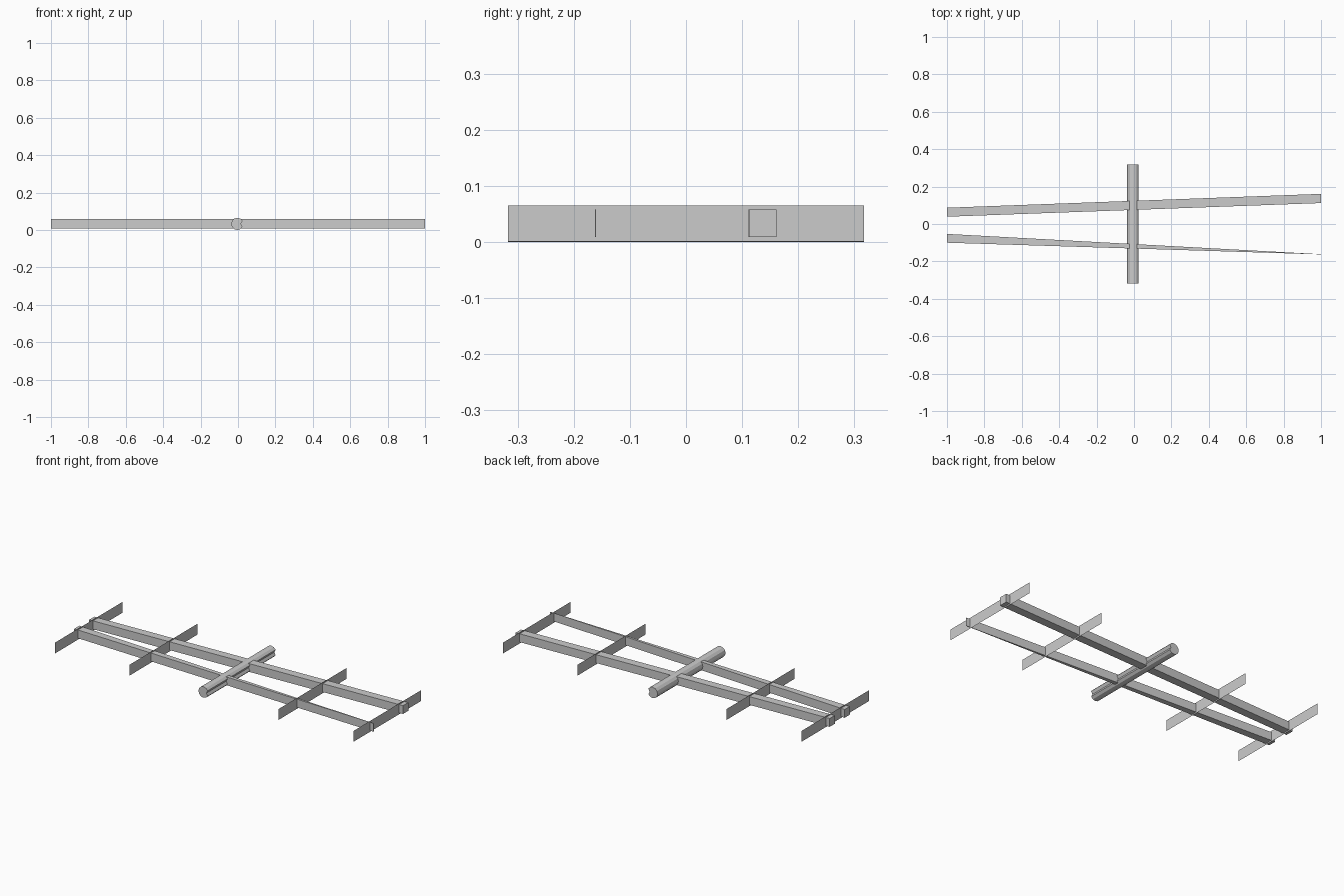
import bpy
from math import cos, sin, radians

if "Cube" in bpy.data.objects:
    bpy.data.objects.remove(bpy.data.objects["Cube"])


def make(name, verts, faces):
    mesh = bpy.data.meshes.new(name)
    mesh.from_pydata(verts, [], faces)
    mesh.validate()
    ob = bpy.data.objects.new(name, mesh)
    bpy.context.collection.objects.link(ob)
    return ob


def prism(name, bottom, lift):
    """Extrude a flat outline along the lift vector, with both ends closed."""
    n = len(bottom)
    top = [tuple(a + b for a, b in zip(p, lift)) for p in bottom]
    faces = [(i, (i + 1) % n, n + (i + 1) % n, n + i) for i in range(n)]
    faces += [tuple(reversed(range(n))), tuple(range(n, 2 * n))]
    return make(name, list(bottom) + top, faces)


HALF = 0.317      # half length of ribs and central pod
R = 0.0325        # pod radius

# long spars: the rear one keeps its width, the front one tapers to an edge
def spar(name, left, right):
    outline = [(-1, left[0], 0.009), (1, right[0], 0.009),
               (1, right[1], 0.009), (-1, left[1], 0.009)]
    prism(name, outline, (0, 0, 0.049))

spar("rear_spar", (0.039, 0.087), (0.112, 0.161))
spar("front_spar", (-0.100, -0.053), (-0.1625, -0.1615))

# paper-thin ribs
for i, x in enumerate((-0.975, -0.4875, 0.4875, 0.975)):
    make(f"rib_{i + 1}",
         [(x, -HALF, 0.001), (x, HALF, 0.001), (x, HALF, 2 * R), (x, -HALF, 2 * R)],
         [(0, 1, 2, 3)])

# central pod: twelve-sided cylinder with a groove along its right side
section = []
for i in range(12):
    a = radians(-30 * i)
    r = R * 0.6 if i == 0 else R
    section.append((-0.004 + r * cos(a), -HALF, R + r * sin(a)))
prism("central_pod", section[::-1], (0, 2 * HALF, 0))

# consistent outward normals on the solid parts
import bmesh
for ob in bpy.context.collection.objects:
    bm = bmesh.new()
    bm.from_mesh(ob.data)
    bmesh.ops.recalc_face_normals(bm, faces=bm.faces)
    bm.to_mesh(ob.data)
    bm.free()
